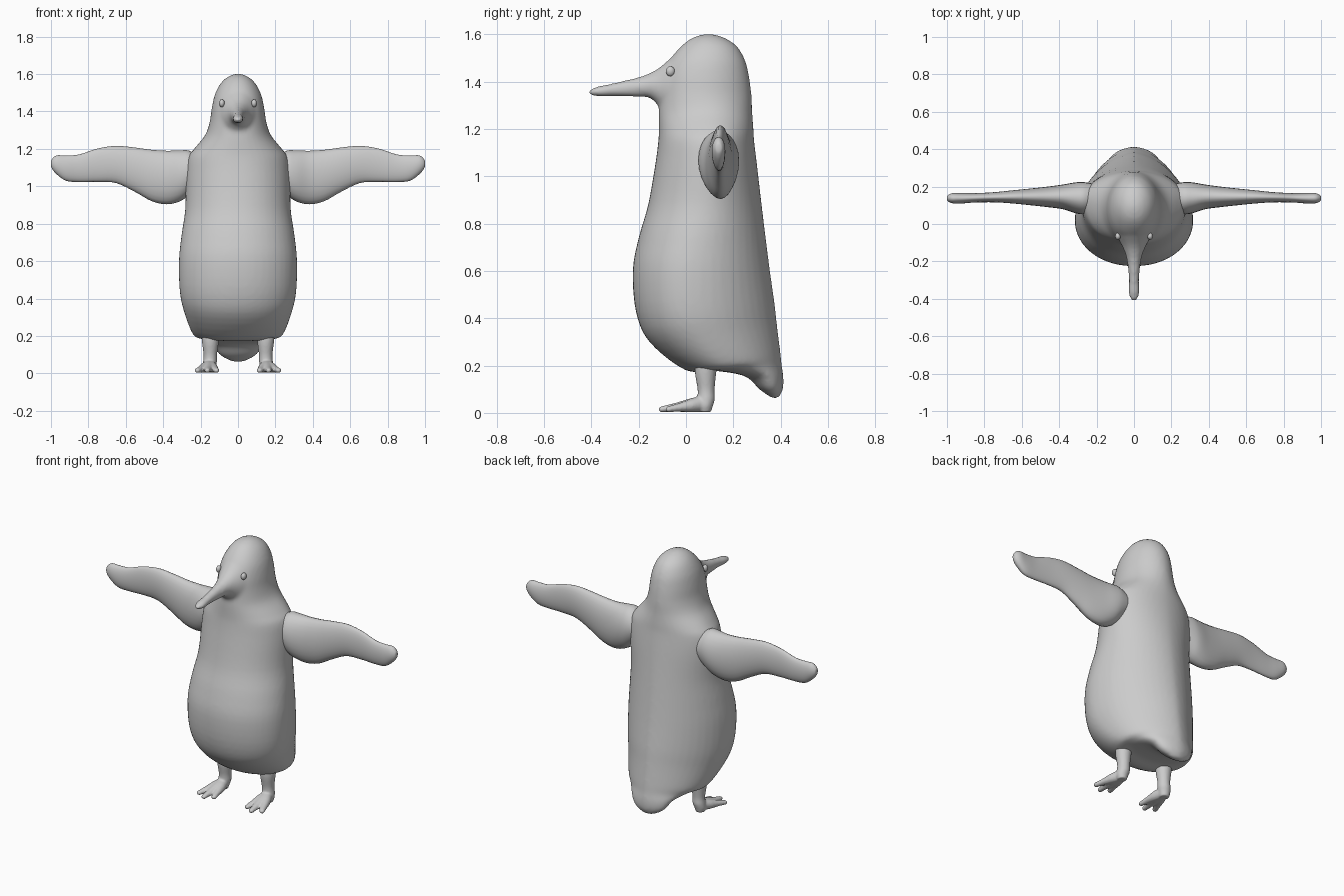
import bpy, bmesh, math
from mathutils import Vector

if "Cube" in bpy.data.objects:
    bpy.data.objects.remove(bpy.data.objects["Cube"])


def spline(rows, steps=4):
    """Catmull-Rom interpolation of parameter rows."""
    out = []
    for i in range(len(rows) - 1):
        p0, p1 = rows[max(i - 1, 0)], rows[i]
        p2, p3 = rows[i + 1], rows[min(i + 2, len(rows) - 1)]
        for k in range(steps):
            t = k / steps
            out.append([0.5 * (2 * b + (c - a) * t + (2 * a - 5 * b + 4 * c - d) * t * t
                               + (3 * b - a - 3 * c + d) * t ** 3)
                        for a, b, c, d in zip(p0, p1, p2, p3)])
    out.append(list(rows[-1]))
    return out


def loft(bm, rings):
    """Skin a list of rings and cap both ends."""
    loops = [[bm.verts.new(p) for p in r] for r in rings]
    n = len(loops[0])
    faces = [bm.faces.new(loops[0]), bm.faces.new(loops[-1][::-1])]
    for a, b in zip(loops, loops[1:]):
        for i in range(n):
            j = (i + 1) % n
            faces.append(bm.faces.new((a[j], a[i], b[i], b[j])))
    bmesh.ops.recalc_face_normals(bm, faces=faces)


def ellipse(c, u, v, n=24):
    c, u, v = Vector(c), Vector(u), Vector(v)
    return [c + u * math.cos(2 * math.pi * i / n) + v * math.sin(2 * math.pi * i / n)
            for i in range(n)]


def finish(name, bm, voxel=0, smooth=0, mirror=False):
    me = bpy.data.meshes.new(name)
    bm.to_mesh(me)
    bm.free()
    for p in me.polygons:
        p.use_smooth = True
    ob = bpy.data.objects.new(name, me)
    bpy.context.collection.objects.link(ob)
    if voxel:
        m = ob.modifiers.new("blend", 'REMESH')
        m.mode = 'VOXEL'
        m.voxel_size = voxel
        m.use_smooth_shade = True
    if smooth:
        m = ob.modifiers.new("soften", 'SMOOTH')
        m.factor = 0.5
        m.iterations = smooth
    if mirror:
        m = ob.modifiers.new("mirror", 'MIRROR')
        m.use_mirror_merge = False
    return ob


# Body, tail and head: front y, front z, back y, back z, half width, widest point
body_rows = [
    (.365, .062, .39, .06, .03, .5), (.31, .10, .41, .10, .10, .5),
    (.25, .155, .412, .15, .135, .5), (.12, .178, .405, .20, .19, .4),
    (.0, .18, .40, .25, .24, .4), (-.15, .295, .385, .37, .287, .4),
    (-.21, .42, .375, .46, .311, .4), (-.225, .60, .355, .60, .316, .42),
    (-.20, .74, .337, .74, .302, .45), (-.16, .88, .32, .88, .282, .5),
    (-.13, 1.05, .30, 1.05, .28, .56), (-.117, 1.15, .288, 1.15, .268, .58),
    (-.115, 1.20, .285, 1.20, .235, .58), (-.115, 1.27, .28, 1.27, .178, .55),
    (-.11, 1.34, .277, 1.34, .152, .5), (-.10, 1.42, .267, 1.42, .14, .5),
    (-.07, 1.49, .25, 1.49, .124, .5), (-.02, 1.55, .215, 1.55, .093, .5),
    (.03, 1.587, .16, 1.587, .052, .5), (.085, 1.602, .105, 1.602, .01, .5)]


def body_ring(yf, zf, yb, zb, w, m, n=48):
    f, b = Vector((0, yf, zf)), Vector((0, yb, zb))
    mid = f.lerp(b, m)
    pts = []
    for i in range(n):
        a = 2 * math.pi * i / n
        c, s = math.cos(a), math.sin(a)
        power = 1.3 - 0.3 * zf / 1.6 if s > 0 else 0.95
        p = mid.lerp(b if s > 0 else f, abs(s))
        p.x = w * math.copysign(abs(c) ** power, c)
        pts.append(p)
    return pts


bm = bmesh.new()
loft(bm, [body_ring(*r) for r in spline(body_rows)])

# Beak, blended into the face: y, top z, bottom z, half width
beak_rows = [
    (.10, 1.54, 1.26, .11), (0, 1.557, 1.23, .115), (-.06, 1.505, 1.245, .096),
    (-.11, 1.462, 1.29, .068), (-.15, 1.438, 1.33, .05), (-.20, 1.42, 1.335, .037),
    (-.30, 1.396, 1.338, .027), (-.36, 1.383, 1.337, .03), (-.395, 1.373, 1.341, .023),
    (-.413, 1.362, 1.35, .008)]
loft(bm, [ellipse((0, y, (t + b) / 2), (w, 0, 0), (0, 0, (t - b) / 2))
          for y, t, b, w in spline(beak_rows)])
finish("body", bm, voxel=.012, smooth=5)

# Flippers: x, top z, bottom z, centre y, half thickness
flipper_rows = [
    (.19, 1.15, 1.02, .14, .07), (.26, 1.19, .955, .138, .085), (.31, 1.192, .92, .14, .083),
    (.38, 1.19, .904, .145, .066), (.46, 1.195, .92, .145, .055), (.55, 1.207, .97, .145, .045),
    (.65, 1.216, 1.017, .145, .035), (.75, 1.202, 1.024, .143, .027),
    (.85, 1.17, 1.023, .14, .025), (.92, 1.165, 1.03, .138, .028),
    (.97, 1.165, 1.065, .138, .027), (.995, 1.145, 1.095, .138, .016),
    (1.0, 1.13, 1.115, .138, .005)]
bm = bmesh.new()
loft(bm, [ellipse((x, y, (t + b) / 2), (0, h, 0), (0, 0, (t - b) / 2))
          for x, t, b, y, h in spline(flipper_rows)])
finish("flippers", bm, mirror=True)

# Legs with three spread toes, blended together
bm = bmesh.new()
leg_rows = [(.148, .09, .24, .05), (.148, .083, .17, .045), (.148, .085, .10, .036),
            (.15, .085, .06, .037), (.155, .08, .03, .034), (.155, .08, .004, .026)]
loft(bm, [ellipse((x, y, z), (r, 0, 0), (0, r, 0)) for x, y, z, r in spline(leg_rows)])
for tip_x, tip_y in ((.112, -.085), (.165, -.115), (.222, -.085)):
    root, tip = Vector((.152, .075, .04)), Vector((tip_x, tip_y, .014))
    side = Vector((root.y - tip.y, tip.x - root.x, 0)).normalized()
    rings = []
    for t, w, h in ((0, .03, .036), (.35, .03, .028), (.65, .022, .018),
                    (.85, .017, .014), (.96, .015, .012), (1, .006, .005)):
        rings.append(ellipse(root.lerp(tip, t), side * w, (0, 0, h), 16))
    loft(bm, rings)
finish("feet", bm, voxel=.006, smooth=2, mirror=True)

# Eyes
bm = bmesh.new()
bmesh.ops.create_uvsphere(bm, u_segments=20, v_segments=12, radius=.021)
bmesh.ops.scale(bm, vec=(.7, .9, 1), verts=bm.verts)
bmesh.ops.translate(bm, vec=(.086, -.066, 1.444), verts=bm.verts)
finish("eyes", bm, mirror=True)
